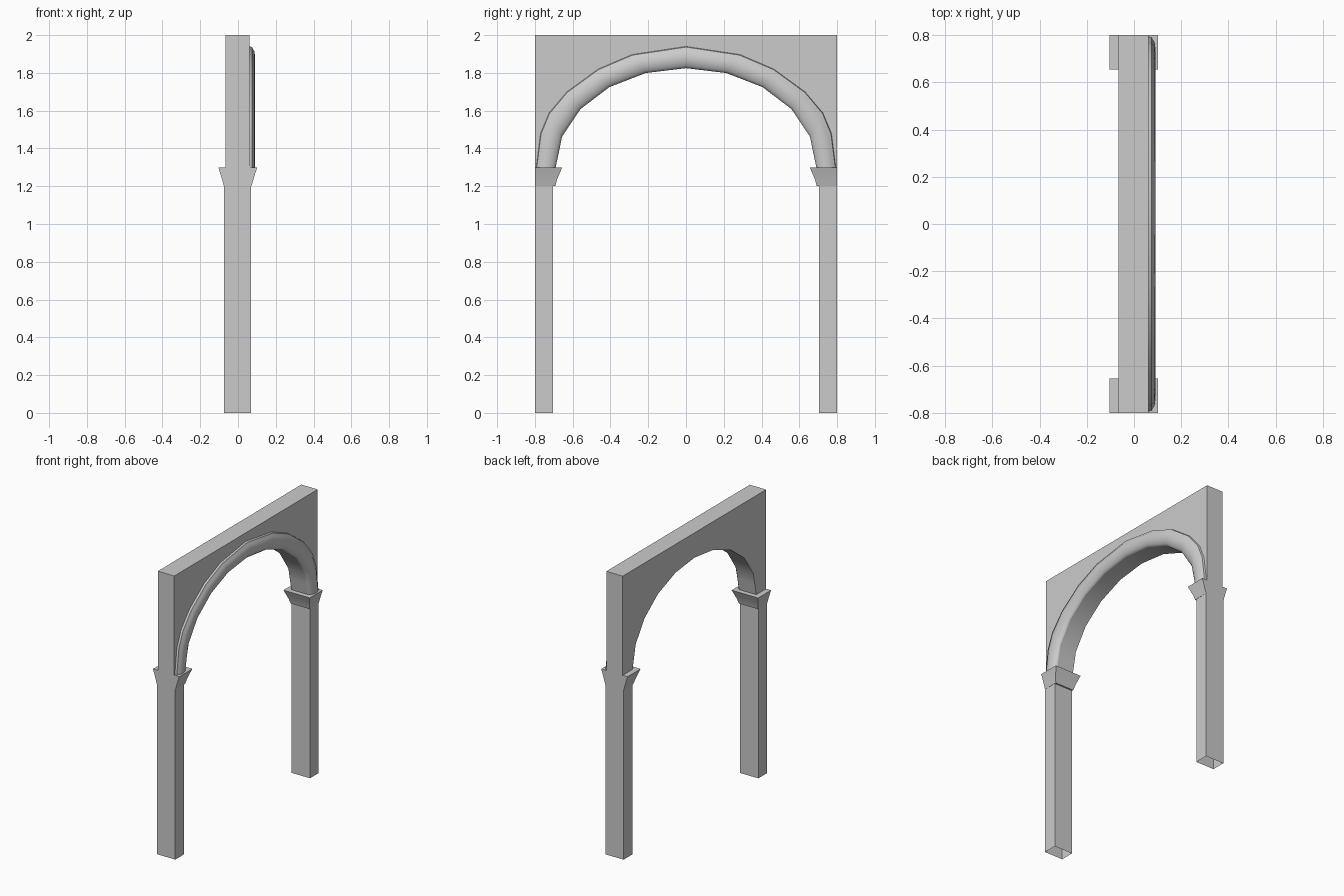
import bpy, bmesh
from math import sin, cos, radians

if "Cube" in bpy.data.objects:
    bpy.data.objects.remove(bpy.data.objects["Cube"])

SPRING = 1.3          # height where the arch starts


def make(name, verts, faces, smooth=None):
    mesh = bpy.data.meshes.new(name)
    mesh.from_pydata(verts, [], faces)
    bm = bmesh.new()
    bm.from_mesh(mesh)
    bmesh.ops.recalc_face_normals(bm, faces=bm.faces)
    bm.to_mesh(mesh)
    bm.free()
    obj = bpy.data.objects.new(name, mesh)
    bpy.context.collection.objects.link(obj)
    if smooth:
        bpy.ops.object.select_all(action='DESELECT')
        obj.select_set(True)
        bpy.context.view_layer.objects.active = obj
        bpy.ops.object.shade_smooth_by_angle(angle=radians(smooth))
    return obj


def stack(name, rings, side, cap_top=False, cap_bottom=False, smooth=None):
    """Rectangular rings (x0, x1, inner y, z) joined upward; outer side stays at y = 0.8."""
    verts, faces = [], []
    for x0, x1, y, z in rings:
        verts += [(x0, side * y, z), (x1, side * y, z), (x1, side * 0.8, z), (x0, side * 0.8, z)]
    for r in range(len(rings) - 1):
        for k in range(4):
            a, b = r * 4 + k, r * 4 + (k + 1) % 4
            faces.append((a, b, b + 4, a + 4))
    n = len(verts)
    if cap_top:
        faces.append((n - 4, n - 3, n - 2, n - 1))
    if cap_bottom:
        faces.append((0, 1, 2, 3))
    return make(name, verts, faces, smooth)


# Pillars (open at the foot) and flared capitals
for side, label in ((-1, "left"), (1, "right")):
    stack(f"pillar_{label}", [(-0.073, 0.07, 0.703, 0), (-0.073, 0.07, 0.703, 1.2)], side)
    stack(f"capital_{label}",
          [(-0.074, 0.071, 0.692, 1.2), (-0.084, 0.081, 0.683, 1.235),
           (-0.093, 0.09, 0.67, 1.265), (-0.104, 0.102, 0.655, SPRING)],
          side, cap_top=True, cap_bottom=True, smooth=30)

# Arch curves: inner ellipse in 18 degree steps, outer rim of the moulding
inner = [(0.69 * cos(radians(a)), SPRING + 0.525 * sin(radians(a))) for a in range(0, 91, 18)]
inner.insert(1, (0.672, SPRING + 0.085))
outer = [(0.793, 1.3), (0.77, 1.48), (0.725, 1.588), (0.63, 1.70), (0.465, 1.82), (0.285, 1.897), (0, 1.94)]


def full(half):
    return half + [(-y, z) for y, z in reversed(half[:-1])]


inner, outer = full(inner), full(outer)

# Spandrel wall with the arched opening: columns of quads up to the top edge
X0, X1 = -0.066, 0.062
n = len(inner)
edge = [(0.8, SPRING), (0.8, 1.5), (0.8, 1.75), (0.8, 2), (0.465, 2), (0.285, 2), (0, 2)]
edge = full(edge)
verts = [(x, y, z) for x in (X0, X1) for loop in (inner, edge) for y, z in loop]
faces = []
for i in range(n - 1):
    for s in (0, 2 * n):                                      # back and front
        faces.append((s + i, s + i + 1, s + n + i + 1, s + n + i))
    for s in (0, n):                                          # soffit and outer edges
        faces.append((s + i, s + i + 1, s + 2 * n + i + 1, s + 2 * n + i))
for i in (0, n - 1):                                          # feet on the capitals
    faces.append((i, n + i, 3 * n + i, 2 * n + i))
make("arch_wall", verts, faces, smooth=30)

# Rounded moulding around the arch: section as (x, share of the way from inner to outer)
section = [(X1, 0), (0.068, 0.01), (0.08, 0.12), (0.089, 0.33), (0.091, 0.5),
           (0.087, 0.78), (0.08, 0.86), (0.075, 0.97), (X1, 1)]
m = len(section)
verts = [(x, a[0] + (b[0] - a[0]) * t, a[1] + (b[1] - a[1]) * t)
         for a, b in zip(inner, outer) for x, t in section]
faces = [(i * m + k, i * m + k + 1, (i + 1) * m + k + 1, (i + 1) * m + k)
         for i in range(n - 1) for k in range(m - 1)]
make("arch_moulding", verts, faces, smooth=40)
